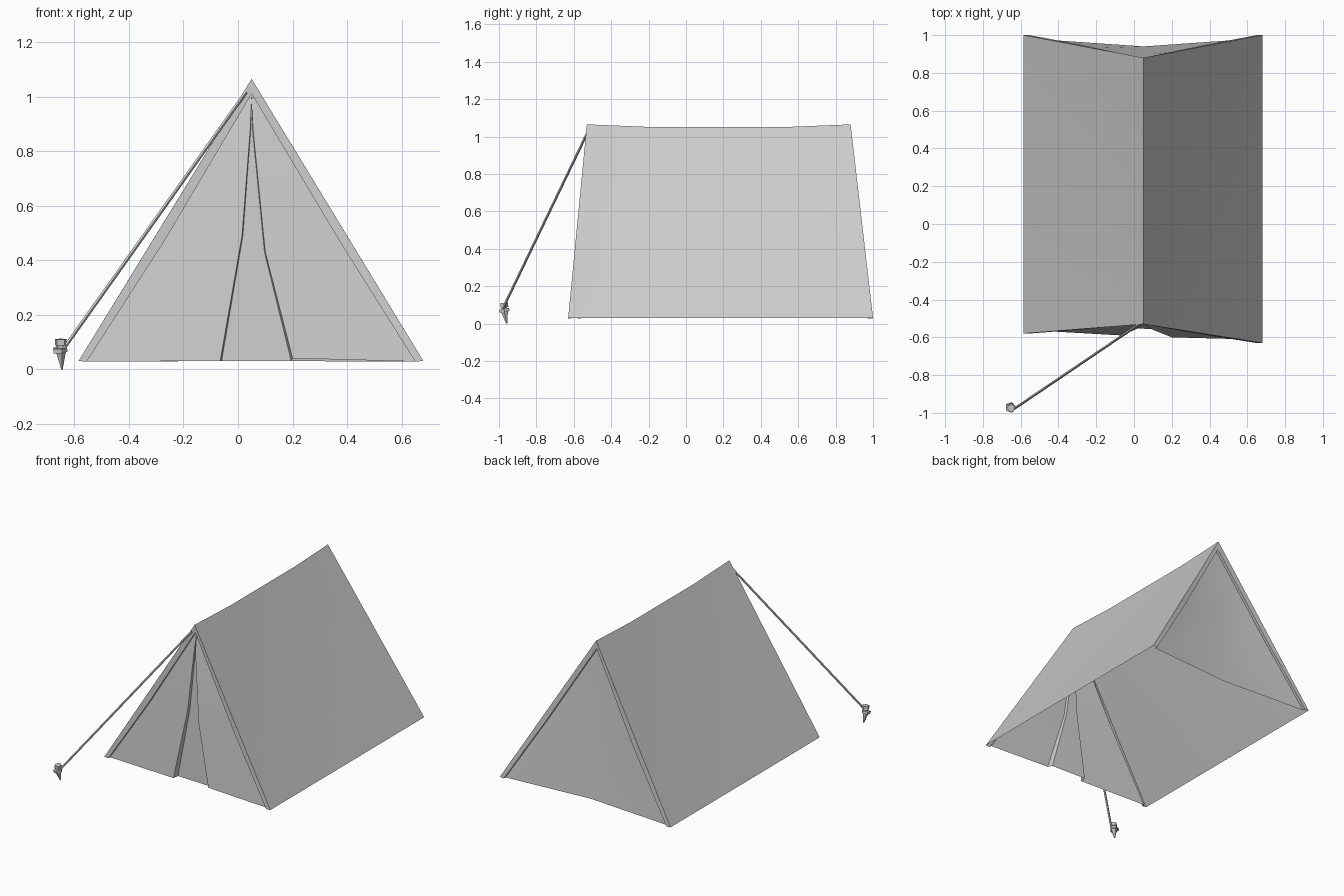
import bpy, bmesh
from mathutils import Vector

if "Cube" in bpy.data.objects:
    bpy.data.objects.remove(bpy.data.objects["Cube"])

INSIDE = Vector((0.05, 0.17, 0.3))


def sheet(name, cols):
    """Cloth sheet lofted through columns of points, facing away from the tent interior."""
    bm = bmesh.new()
    grid = [[bm.verts.new(p) for p in c] for c in cols]
    for a, b in zip(grid, grid[1:]):
        for i in range(len(a) - 1):
            bm.faces.new((a[i], b[i], b[i + 1], a[i + 1]))
    bmesh.ops.remove_doubles(bm, verts=bm.verts, dist=0.0005)
    bm.normal_update()
    if sum(f.normal.dot(f.calc_center_median() - INSIDE) * f.calc_area() for f in bm.faces) < 0:
        bmesh.ops.reverse_faces(bm, faces=bm.faces[:])
    me = bpy.data.meshes.new(name)
    bm.to_mesh(me)
    bm.free()
    ob = bpy.data.objects.new(name, me)
    bpy.context.collection.objects.link(ob)
    bpy.ops.object.select_all(action='DESELECT')
    ob.select_set(True)
    bpy.context.view_layer.objects.active = ob
    bpy.ops.object.shade_smooth_by_angle(angle=0.5)
    return ob


def rod(name, a, b, r1, r2, sides):
    """Tapered prism from a to b."""
    a, b = Vector(a), Vector(b)
    d = b - a
    bpy.ops.mesh.primitive_cone_add(vertices=sides, radius1=r1, radius2=r2, depth=d.length,
                                    location=(a + b) / 2,
                                    rotation=d.to_track_quat('Z', 'Y').to_euler())
    bpy.context.object.name = name


# Roof: two panels meeting at a slightly sagging ridge
base = {'left': (-0.585, -0.58), 'right': (0.68, -0.63)}
for side, (bx, fy) in base.items():
    cols = []
    for t, ridge_z, sag in ((0, 1.065, 0), (0.26, 1.05, 0.012), (0.74, 1.05, 0.012), (1, 1.065, 0)):
        top = Vector((0.05, -0.53 + 1.41 * t, ridge_z))
        low = Vector((bx, fy + (1.0 - fy) * t, 0.03))
        mid = (top + low) / 2
        mid.x -= sag * (1 if bx > 0 else -1)
        mid.z -= sag * 0.5
        cols.append([top, mid, low])
    sheet(side + "_roof_panel", cols)

# Turned-in hems around both gable ends, stepping back to the walls
for end, apex_y, low_y, step in (("front", -0.53, (-0.58, -0.63), 0.018),
                                 ("back", 0.88, (1.0, 1.0), -0.018)):
    outer, inner = [], []
    for bx, ix, mx, ly in ((-0.585, -0.555, -0.27, low_y[0]), (0.68, 0.65, 0.372, low_y[1])):
        my = apex_y + (ly - apex_y) * 0.56
        o = [Vector((bx, ly, 0.03)), Vector((0.05 + (bx - 0.05) * 0.56, my, 0.485)),
             Vector((0.05, apex_y, 1.065))]
        i = [Vector((ix, ly, 0.028)), Vector((mx, my, 0.47)), Vector((0.05, apex_y + step * 0.3, 1.01))]
        if bx > 0:
            o, i = o[1::-1], i[1::-1]
        outer += o
        inner += i
    sheet(end + "_hem", [outer, inner, [p + Vector((0, step, 0)) for p in inner]])

# Front wall: two flaps whose free edges billow forward over a recessed strip
apex = (0.05, -0.507, 1.01)
sheet("front_door_flaps", [
    [apex, (-0.03, -0.518, 0.88), (-0.27, -0.54, 0.47), (-0.555, -0.562, 0.028)],
    [apex, (0.045, -0.530, 0.88), (0.015, -0.555, 0.49), (-0.065, -0.59, 0.03)],
    [apex, (0.047, -0.518, 0.88), (0.018, -0.535, 0.49), (-0.06, -0.55, 0.03)],
    [apex, (0.053, -0.518, 0.88), (0.097, -0.540, 0.43), (0.195, -0.56, 0.03)],
    [apex, (0.055, -0.530, 0.88), (0.10, -0.560, 0.43), (0.20, -0.60, 0.04)],
    [apex, (0.13, -0.522, 0.88), (0.372, -0.568, 0.47), (0.65, -0.612, 0.028)],
])

# Back wall: sucked inward along its centre line
apex = (0.05, 0.857, 1.01)
sheet("back_wall", [
    [apex, (-0.27, 0.929, 0.47), (-0.555, 0.982, 0.028)],
    [apex, (0.05, 0.895, 0.45), (0.05, 0.94, 0.03)],
    [apex, (0.372, 0.929, 0.47), (0.65, 0.982, 0.028)],
])

# Guy rope and its peg
rod("guy_rope", (-0.64, -0.982, 0.075), (0.028, -0.53, 1.015), 0.007, 0.007, 5)
rod("peg_spike", (-0.646, -0.958, 0.0), (-0.651, -0.971, 0.07), 0.003, 0.021, 5)
rod("peg_collar", (-0.654, -0.970, 0.063), (-0.655, -0.973, 0.078), 0.029, 0.028, 5)
rod("peg_neck", (-0.651, -0.971, 0.07), (-0.651, -0.973, 0.095), 0.015, 0.017, 5)
rod("peg_head", (-0.650, -0.973, 0.088), (-0.650, -0.975, 0.11), 0.023, 0.023, 5)
